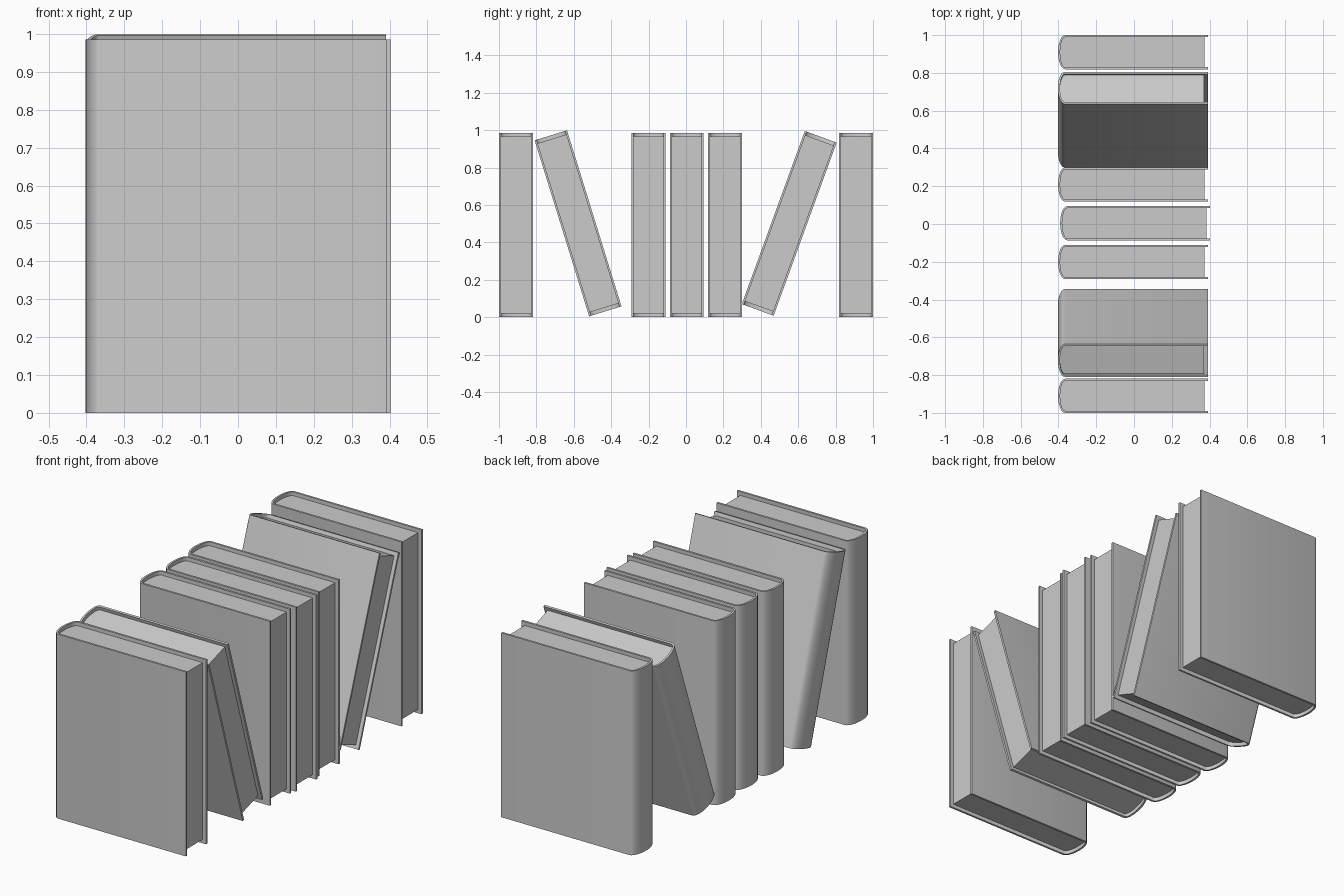
import bpy, math

if "Cube" in bpy.data.objects:
    bpy.data.objects.remove(bpy.data.objects["Cube"])

WIDTH, THICK, HEIGHT = 0.794, 0.181, 0.985   # book size along x, y, z
BOARD = 0.011                                # cover thickness
SPINE = 0.037                                # depth of the rounded spine
RECESS = 0.02                                # page block inset


def u_profile(inset, fore_x, steps=12):
    """U-shaped outline: fore edge, around the rounded spine, back to fore edge."""
    hy = THICK / 2 - inset
    root = -WIDTH / 2 + SPINE
    depth = SPINE - inset
    pts = [(fore_x, hy)]
    for i in range(steps + 1):
        a = math.pi * i / steps
        pts.append((root - depth * math.sin(a), hy * math.cos(a)))
    pts.append((fore_x, -hy))
    return pts


def new_object(name, verts, faces):
    mesh = bpy.data.meshes.new(name)
    mesh.from_pydata(verts, [], faces)
    ob = bpy.data.objects.new(name, mesh)
    bpy.context.collection.objects.link(ob)
    bpy.ops.object.select_all(action='DESELECT')
    ob.select_set(True)
    bpy.context.view_layer.objects.active = ob
    bpy.ops.object.mode_set(mode='EDIT')
    bpy.ops.mesh.select_all(action='SELECT')
    bpy.ops.mesh.normals_make_consistent(inside=False)
    bpy.ops.object.mode_set(mode='OBJECT')
    bpy.ops.object.shade_smooth_by_angle(angle=math.radians(35))
    return ob


def make_cover(name):
    outer = u_profile(0, WIDTH / 2)
    inner = u_profile(BOARD, WIDTH / 2)
    n, h = len(outer), HEIGHT / 2
    verts = [(x, y, z) for z in (-h, h) for ring in (outer, inner) for x, y in ring]
    faces = []
    for i in range(n - 1):
        # four corners of the wall section: outer/inner, bottom/top
        sec = [0, n, 3 * n, 2 * n]
        for a, b in zip(sec, sec[1:] + sec[:1]):
            faces.append((a + i, a + i + 1, b + i + 1, b + i))
    for i in (0, n - 1):
        faces.append((i, n + i, 3 * n + i, 2 * n + i))
    return new_object(name, verts, faces)


def make_pages(name):
    ring = u_profile(BOARD, WIDTH / 2 - RECESS)
    n, h = len(ring), HEIGHT / 2 - RECESS
    verts = [(x, y, z) for z in (-h, h) for x, y in ring]
    faces = [tuple(range(n)), tuple(range(n, 2 * n))]
    faces += [(i, (i + 1) % n, n + (i + 1) % n, n + i) for i in range(n)]
    return new_object(name, verts, faces)


# Row of books: x shift, y centre, z centre, lean in degrees about x
MID = HEIGHT / 2
BOOKS = [
    (-0.005, -0.9095, MID, 0),
    (-0.006, -0.577, 0.502, 17.2),
    (-0.005, -0.201, MID, 0),
    (0.006, 0.004, MID, 0),
    (-0.005, 0.209, MID, 0),
    (-0.006, 0.552, 0.502, -20),
    (-0.005, 0.9095, MID, 0),
]
for k, (x, y, z, lean) in enumerate(BOOKS, 1):
    for part in (make_cover(f"book_cover_{k}"), make_pages(f"book_pages_{k}")):
        part.location = (x, y, z)
        part.rotation_euler.x = math.radians(lean)
